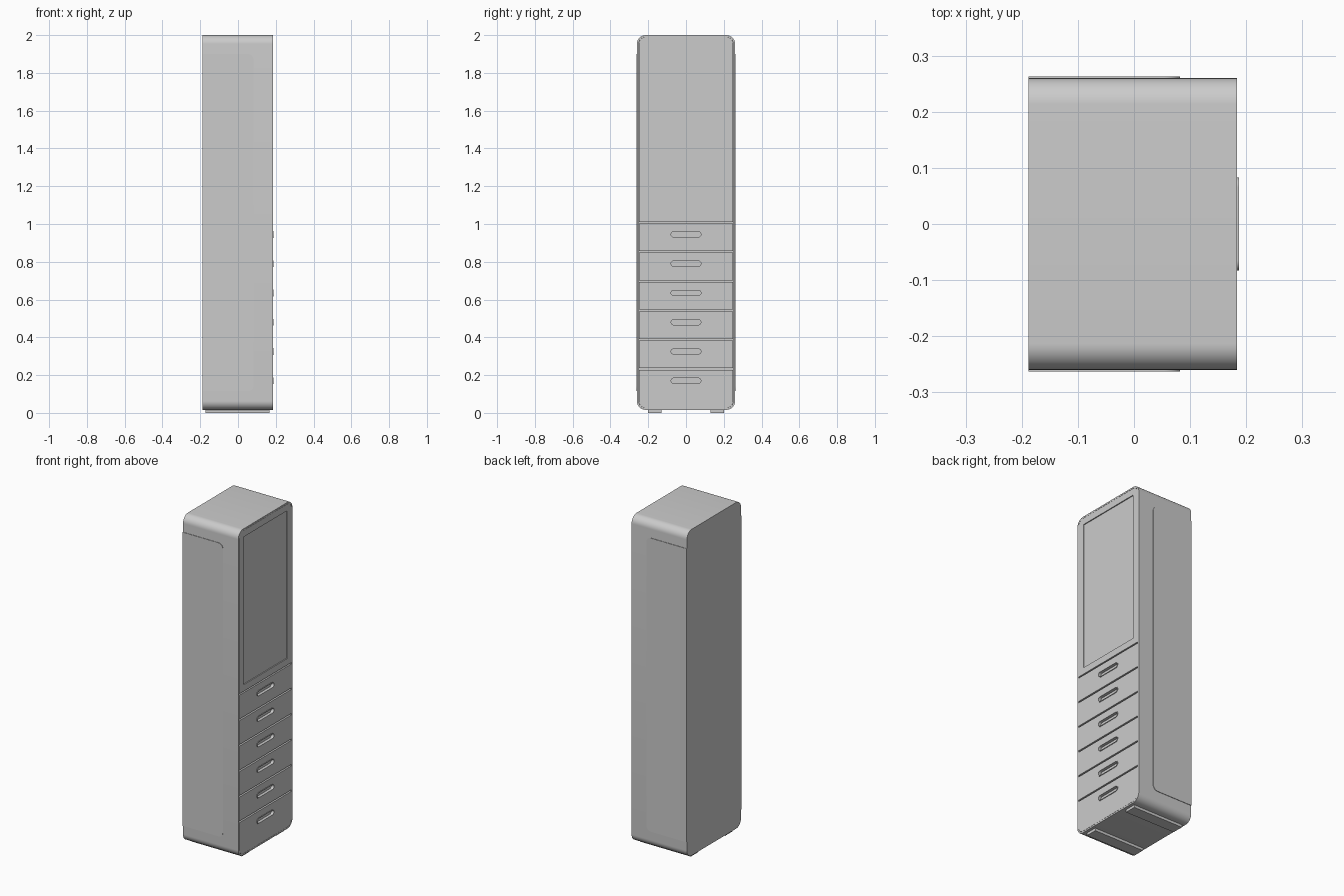
import bpy, bmesh, math

if "Cube" in bpy.data.objects:
    bpy.data.objects.remove(bpy.data.objects["Cube"])


def round_rect(u0, u1, v0, v1, radii, seg=10):
    """Outline; radii order: lower-left, lower-right, upper-right, upper-left."""
    pts = []
    corners = [(u0, v0, 1, 1, 180), (u1, v0, -1, 1, 270),
               (u1, v1, -1, -1, 0), (u0, v1, 1, -1, 90)]
    for (u, v, su, sv, start), r in zip(corners, radii):
        if r == 0:
            pts.append((u, v))
            continue
        for i in range(seg + 1):
            a = math.radians(start + 90 * i / seg)
            pts.append((u + su * r + r * math.cos(a), v + sv * r + r * math.sin(a)))
    return pts


def prism(name, pts, w0, w1, axis='x', recess=None):
    """Extrude an outline from w0 to w1; recess = (rim width, depth) in the end face."""
    bm = bmesh.new()
    place = (lambda u, v, w: (w, u, v)) if axis == 'x' else (lambda u, v, w: (u, w, v))
    a = [bm.verts.new(place(u, v, w0)) for u, v in pts]
    b = [bm.verts.new(place(u, v, w1)) for u, v in pts]
    n = len(pts)
    bm.faces.new(a)
    front = bm.faces.new(b)
    for i in range(n):
        j = (i + 1) % n
        bm.faces.new((a[i], a[j], b[j], b[i]))
    bmesh.ops.recalc_face_normals(bm, faces=bm.faces[:])
    bm.normal_update()
    if recess:
        rim, depth = recess
        bmesh.ops.inset_individual(bm, faces=[front], thickness=rim, use_even_offset=True)
        pushed = bmesh.ops.extrude_discrete_faces(bm, faces=[front])['faces'][0]
        bmesh.ops.translate(bm, verts=pushed.verts[:], vec=(-depth, 0, 0))
    me = bpy.data.meshes.new(name)
    bm.to_mesh(me)
    bm.free()
    ob = bpy.data.objects.new(name, me)
    bpy.context.collection.objects.link(ob)
    return ob


def cut(target, cutter):
    mod = target.modifiers.new("cut", 'BOOLEAN')
    mod.operation = 'DIFFERENCE'
    mod.solver = 'EXACT'
    mod.object = cutter
    bpy.context.view_layer.objects.active = target
    bpy.ops.object.modifier_apply(modifier=mod.name)
    bpy.data.objects.remove(cutter)


BACK, FRONT = -0.188, 0.184

# outer shell with a shallow front opening
prism("cabinet_shell", round_rect(-0.26, 0.26, 0.016, 2.0, [0.047] * 4),
      BACK, FRONT, recess=(0.009, 0.025))

# upper door with recessed pane
prism("upper_door", round_rect(-0.25, 0.25, 1.011, 1.99, [0, 0, 0.037, 0.037]),
      0.155, FRONT, recess=(0.04, 0.006))

# six drawers, each with a raised pull cup
PITCH = 0.155
for k in range(6):
    top = 1.003 - k * PITCH
    last = k == 5
    bottom = 0.026 if last else top - PITCH + 0.009
    r = 0.037 if last else 0
    drawer = prism(f"drawer_{k + 1}", round_rect(-0.25, 0.25, bottom, top, [r, r, 0, 0]),
                   0.155, FRONT)
    zc = 0.945 - k * PITCH
    cut(drawer, prism("pull_cutter", round_rect(-0.082, 0.082, zc - 0.017, zc + 0.017,
                                                [0.0169] * 4), 0.165, 0.2))
    prism(f"pull_cup_{k + 1}", round_rect(-0.083, 0.083, zc - 0.018, zc + 0.018,
                                          [0.0179] * 4), 0.162, 0.187, recess=(0.004, 0.018))

# thin raised side panels and feet, one per side
for s, label in ((-1, "left"), (1, "right")):
    prism(f"side_panel_{label}", round_rect(BACK, 0.082, 0.115, 1.9, [0, 0.03, 0.03, 0]),
          s * 0.25, s * 0.263, axis='y')
    y0, y1 = sorted((s * 0.13, s * 0.2))
    prism(f"foot_{label}", round_rect(y0, y1, 0, 0.02, [0] * 4), -0.172, 0.166)

# smooth rounded corners, crisp edges
bpy.ops.object.select_all(action='SELECT')
bpy.context.view_layer.objects.active = bpy.data.objects["cabinet_shell"]
bpy.ops.object.shade_smooth_by_angle(angle=math.radians(30))
